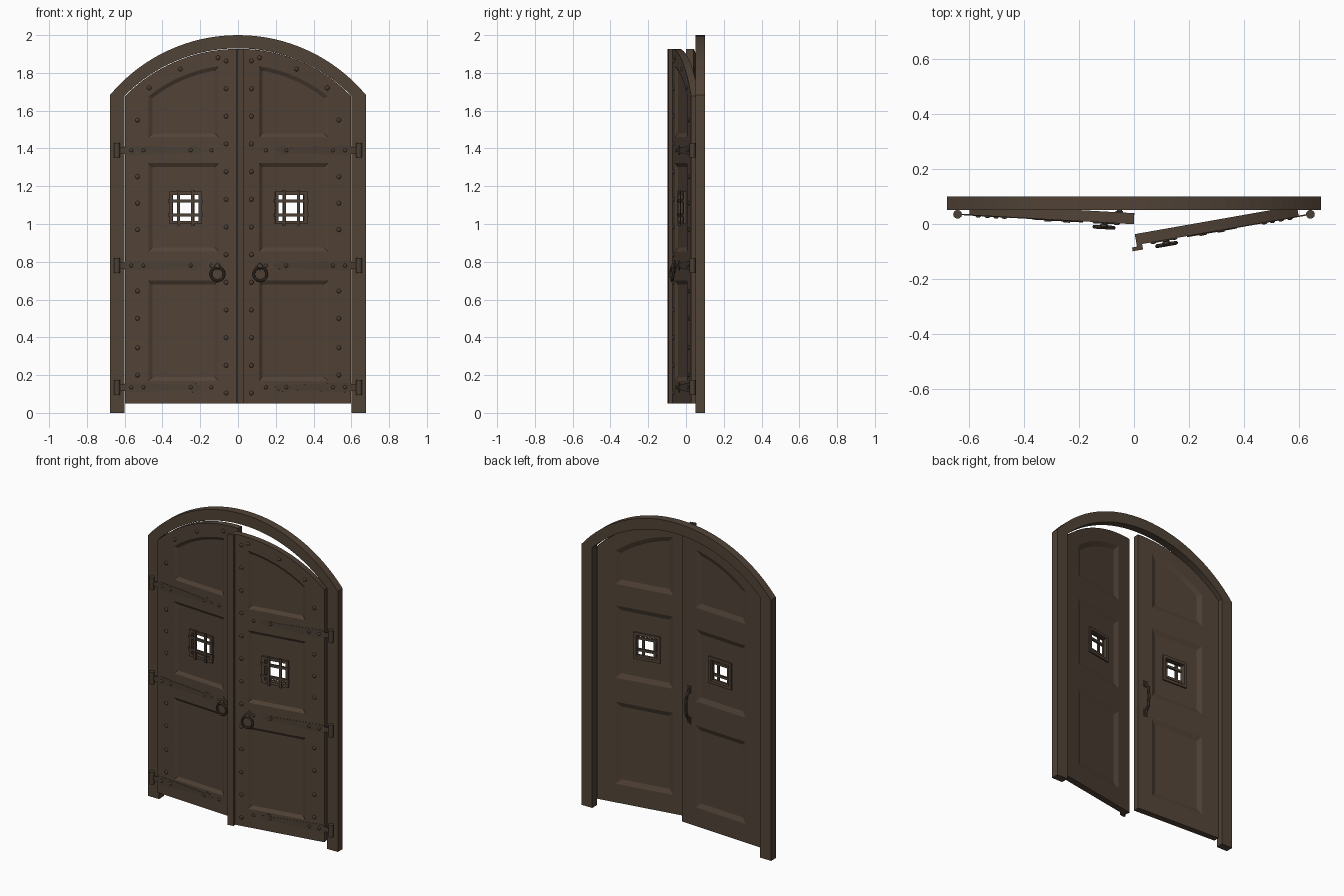
import bpy, bmesh, math
from mathutils import Matrix, Vector

if "Cube" in bpy.data.objects:
    bpy.data.objects.remove(bpy.data.objects["Cube"])


def material(name, col):
    m = bpy.data.materials.new(name)
    m.diffuse_color = (*col, 1)
    m.use_nodes = True
    m.node_tree.nodes["Principled BSDF"].inputs["Base Color"].default_value = m.diffuse_color
    return m


WOOD = material("dark brown wood", (0.083, 0.056, 0.038))
IRON = material("dark iron", (0.070, 0.050, 0.035))
FRONT, BACK = 0.035, 0.075      # leaf faces when closed
PIN = Vector((0.64, 0.035, 0))  # hinge axis
ARC_Z = 1.085                   # centre height of the inner arch


def make(bm, name, mat, smooth=False):
    bmesh.ops.recalc_face_normals(bm, faces=bm.faces)
    for f in bm.faces:
        f.smooth = smooth
    me = bpy.data.meshes.new(name)
    bm.to_mesh(me)
    bm.free()
    me.materials.append(mat)
    ob = bpy.data.objects.new(name, me)
    bpy.context.collection.objects.link(ob)
    return ob


def loft(bm, a, ya, b, yb):
    """Closed solid between outline a at depth ya and outline b at depth yb."""
    va = [bm.verts.new((x, ya, z)) for x, z in a]
    vb = [bm.verts.new((x, yb, z)) for x, z in b]
    n = len(a)
    for i in range(n):
        j = (i + 1) % n
        bm.faces.new((va[i], va[j], vb[j], vb[i]))
    bm.faces.new(va)
    bm.faces.new(vb)


def box(bm, x0, x1, y0, y1, z0, z1):
    o = outline(x0, x1, z0, z1)
    loft(bm, o, y0, o, y1)


def outline(x0, x1, z0, z1=None, R=None, d=0):
    """Rectangle, or rectangle with arched top of radius R, inset by d."""
    x0, x1, z0 = x0 + d, x1 - d, z0 + d
    if R is None:
        return [(x0, z0), (x1, z0), (x1, z1 - d), (x0, z1 - d)]
    n = 16
    xs = [x1 + (x0 - x1) * i / n for i in range(n + 1)]
    return [(x0, z0), (x1, z0)] + [(x, ARC_Z + math.sqrt((R - d) ** 2 - x * x)) for x in xs]


def sweep(bm, pts, r, normal, closed=False, sides=8):
    """Round bar along a flat path lying across the given normal."""
    pts, nrm, n = [Vector(p) for p in pts], Vector(normal), len(pts)
    rings = []
    for i, p in enumerate(pts):
        nxt = pts[(i + 1) % n] if closed else pts[min(i + 1, n - 1)]
        prv = pts[i - 1] if closed else pts[max(i - 1, 0)]
        side = (nxt - prv).normalized().cross(nrm)
        rings.append([bm.verts.new(p + r * (math.cos(t) * side + math.sin(t) * nrm))
                      for t in (2 * math.pi * k / sides for k in range(sides))])
    for i in range(n if closed else n - 1):
        a, b = rings[i], rings[(i + 1) % n]
        for k in range(sides):
            m = (k + 1) % sides
            bm.faces.new((a[k], a[m], b[m], b[k]))
    if not closed:
        bm.faces.new(rings[0])
        bm.faces.new(rings[-1])


def stud(bm, x, z, r=0.012, y=FRONT):
    bmesh.ops.create_uvsphere(bm, u_segments=10, v_segments=6, radius=r,
                              matrix=Matrix.Translation((x, y, z)) @ Matrix.Diagonal((1, 0.6, 1, 1)))


# Arched door frame
def frame_path(w, R, cz):
    n, a = 32, math.asin(w / R)
    arc = [(R * math.sin(a - 2 * a * i / n), cz + R * math.cos(a - 2 * a * i / n)) for i in range(n + 1)]
    return [(w, 0)] + arc + [(-w, 0)]


bm = bmesh.new()
rows = []
for path in (frame_path(0.678, 0.8825, 1.1175), frame_path(0.6, 0.845, ARC_Z)):
    for y in (0.05, 0.10):
        rows.append([bm.verts.new((x, y, z)) for x, z in path])
cycle = [rows[0], rows[1], rows[3], rows[2]]
for i in range(len(rows[0]) - 1):
    for k in range(4):
        a, b = cycle[k], cycle[(k + 1) % 4]
        bm.faces.new((a[i], a[i + 1], b[i + 1], b[i]))
for e in (0, -1):
    bm.faces.new([r[e] for r in cycle])
make(bm, "arched_frame", WOOD)

PANELS = [dict(z0=0.17, z1=0.70), dict(z0=0.855, z1=1.322), dict(z0=1.46, R=0.757)]
WX, WZ, WH = 0.277, 1.085, 0.07   # window centre and half size
HINGES = (0.135, 0.78, 1.39)


def build_leaf(side, s, angle):
    parts = []
    # Slab with recessed panels on both faces and a window hole
    bm = bmesh.new()
    o = outline(0, 0.597, 0.05, R=0.842)
    loft(bm, o, FRONT, o, BACK)
    slab = make(bm, side + "_leaf", WOOD)
    parts.append(slab)
    bm = bmesh.new()
    for p in PANELS:
        for y, dirn, w in ((FRONT, 1, 0.02), (BACK, -1, 0.03)):
            loft(bm, outline(0.103, 0.474, d=-w / 4, **p), y - dirn * 0.003,
                 outline(0.103, 0.474, d=w, **p), y + dirn * 0.012)
    cut1 = make(bm, "panel_cutter", WOOD)
    bm = bmesh.new()
    box(bm, WX - WH, WX + WH, 0, 0.12, WZ - WH, WZ + WH)
    cut2 = make(bm, "window_cutter", WOOD)
    for c in (cut1, cut2):
        c.hide_render = True
        mod = slab.modifiers.new("cut", 'BOOLEAN')
        mod.operation, mod.solver, mod.object = 'DIFFERENCE', 'EXACT', c
    dg = bpy.context.evaluated_depsgraph_get()
    me = bpy.data.meshes.new_from_object(slab.evaluated_get(dg))
    slab.modifiers.clear()
    slab.data = me
    for c in (cut1, cut2):
        bpy.data.objects.remove(c)

    # Window surrounds front and back
    bm = bmesh.new()
    h, g = WH + 0.016, WH - 0.002
    for y0, y1 in ((FRONT, FRONT + 0.013), (BACK - 0.013, BACK - 0.003)):
        box(bm, WX - h, WX + h, y0, y1, WZ + g, WZ + h)
        box(bm, WX - h, WX + h, y0, y1, WZ - h, WZ - g)
        for q in (-1, 1):
            m = WX + q * (g + h) / 2
            box(bm, m - 0.009, m + 0.009, y0, y1, WZ - g, WZ + g)
    parts.append(make(bm, side + "_window_surround", WOOD))

    # Crossed grille bars
    bm = bmesh.new()
    for q in (-0.038, 0.038):
        box(bm, WX + q - 0.008, WX + q + 0.008, FRONT - 0.008, FRONT + 0.004, WZ - 0.092, WZ + 0.092)
        box(bm, WX - 0.092, WX + 0.092, FRONT - 0.004, FRONT + 0.008, WZ + q - 0.008, WZ + q + 0.008)
    parts.append(make(bm, side + "_grille", IRON))

    # Strap hinges with tapered pointed ends, and knuckles
    bm = bmesh.new()
    kn = bmesh.new()
    for z in HINGES:
        half = [(0.6, 0.02), (0.57, 0.026), (0.26, 0.013), (0.24, 0.026), (0.215, 0.02)]
        o = [(x, z + k) for x, k in half] + [(0.185, z)] + [(x, z - k) for x, k in reversed(half)]
        loft(bm, o, FRONT - 0.002, o, FRONT + 0.003)
        box(bm, 0.6, 0.64, FRONT - 0.002, FRONT + 0.003, z - 0.016, z + 0.016)
        bmesh.ops.create_cone(kn, cap_ends=True, segments=12, radius1=0.016, radius2=0.016, depth=0.078,
                              matrix=Matrix.Translation((PIN.x, PIN.y, z)))
    parts.append(make(bm, side + "_strap_hinges", IRON))
    parts.append(make(kn, side + "_hinge_knuckles", IRON))

    # Round-headed studs
    bm = bmesh.new()
    for i in range(13):
        stud(bm, 0.062, 0.105 + i * 0.1465)
    for z in (0.2, 0.345, 0.5, 0.645, 0.97, 1.11, 1.25, 1.55):
        stud(bm, 0.532, z)
    for x, z in ((0.47, 1.72), (0.305, 1.82), (0.105, 1.88)):
        stud(bm, x, z)
    for z in HINGES:
        stud(bm, 0.14, z, 0.010)
        for x in (0.565, 0.5, 0.25):
            stud(bm, x, z, 0.010, FRONT - 0.002)
    parts.append(make(bm, side + "_studs", IRON, True))

    # Ring pull with diamond plate and boss
    bm = bmesh.new()
    x, z = 0.107, 0.775
    o = [(x - 0.035, z), (x, z - 0.035), (x + 0.035, z), (x, z + 0.035)]
    loft(bm, o, FRONT - 0.004, o, FRONT + 0.002)
    stud(bm, x, z, 0.016, FRONT - 0.012)
    box(bm, x - 0.006, x + 0.006, FRONT - 0.022, FRONT, z - 0.008, z + 0.006)
    ring = [(x + 0.035 * math.cos(t), FRONT - 0.017, 0.735 + 0.035 * math.sin(t))
            for t in (2 * math.pi * i / 24 for i in range(24))]
    sweep(bm, ring, 0.007, (0, 1, 0), True)
    parts.append(make(bm, side + "_ring_pull", IRON))

    if s > 0:
        # Cover strip over the meeting edges
        bm = bmesh.new()
        box(bm, -0.018, 0.02, FRONT - 0.02, FRONT - 0.006, 0.05, 1.927)
        box(bm, 0, 0.02, FRONT - 0.006, FRONT + 0.002, 0.05, 1.926)
        parts.append(make(bm, "cover_strip", WOOD))
    else:
        # Bowed pull handle on the back
        bm = bmesh.new()
        x = 0.055
        path = [(x, BACK + 0.004, 0.71), (x, BACK + 0.008, 0.735), (x, BACK + 0.028, 0.755),
                (x, BACK + 0.034, 0.82), (x, BACK + 0.028, 0.885), (x, BACK + 0.008, 0.905),
                (x, BACK + 0.004, 0.93)]
        sweep(bm, path, 0.009, (1, 0, 0))
        for z in (0.72, 0.92):
            box(bm, x - 0.014, x + 0.014, BACK - 0.002, BACK + 0.005, z - 0.022, z + 0.022)
        parts.append(make(bm, "back_handle", IRON))

    # Swing the leaf open about its hinge; mirror for the left side
    M = (Matrix.Diagonal((s, 1, 1, 1)) @ Matrix.Translation(PIN)
         @ Matrix.Rotation(angle, 4, 'Z') @ Matrix.Translation(-PIN))
    for ob in parts:
        ob.data.transform(M)
        if s < 0:
            ob.data.flip_normals()


build_leaf("right", 1, math.radians(10))
build_leaf("left", -1, math.radians(3.2))
